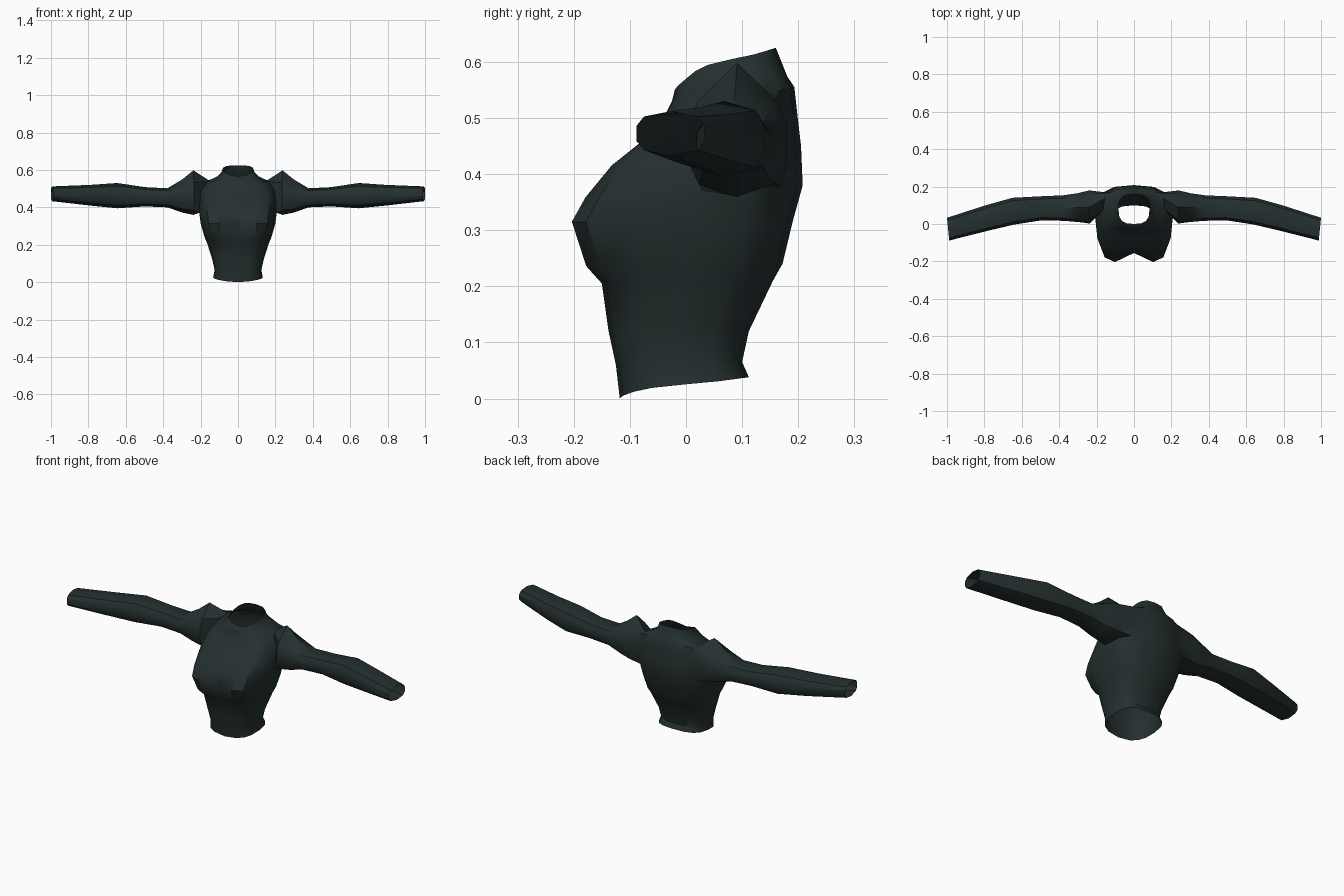
import bpy, bmesh, math

cube = bpy.data.objects.get("Cube")
if cube:
    bpy.data.objects.remove(cube)

cloth = bpy.data.materials.new("dark_green_cloth")
cloth.use_nodes = True
colour = (0.018, 0.029, 0.029, 1)
cloth.diffuse_color = colour
cloth.node_tree.nodes["Principled BSDF"].inputs["Base Color"].default_value = colour


def spow(v, p):
    """Signed power, used for squared-off ellipses."""
    return math.copysign(abs(v) ** p, v) if abs(v) > 1e-6 else 0.0


# Torso rows: front z, back z, half width, front y, back y, bust depth
TORSO = [
    (0.00, 0.038, 0.133, -0.118, 0.112, 0),
    (0.06, 0.065, 0.125, -0.125, 0.10, 0),
    (0.12, 0.12, 0.137, -0.138, 0.112, 0),
    (0.205, 0.21, 0.165, -0.15, 0.155, 0),
    (0.235, 0.24, 0.178, -0.155, 0.172, 0.03),
    (0.315, 0.315, 0.20, -0.155, 0.19, 0.055),
    (0.355, 0.38, 0.207, -0.15, 0.208, 0.037),
    (0.41, 0.45, 0.203, -0.12, 0.205, 0.02),
    (0.46, 0.51, 0.195, -0.075, 0.198, 0),
    (0.50, 0.555, 0.165, -0.04, 0.193, 0),
    (0.53, 0.575, 0.115, -0.025, 0.18, 0),
    (0.55, 0.60, 0.09, -0.02, 0.17, 0),
    (0.565, 0.625, 0.083, 0.0, 0.16, 0),
]
BUST = {1: 1.05, 2: 1.1, 3: 0.4}
COLS = 8
ARM_COLS, ARM_ROWS = (4, 6), (6, 9)

# Sleeve stations: x, low z, high z, front y, back y, shoulder peak
SLEEVE = [
    (0.24, 0.36, 0.555, 0.0, 0.182, 0.043),
    (0.30, 0.372, 0.535, 0.008, 0.167, 0.015),
    (0.38, 0.40, 0.502, 0.015, 0.155, 0),
    (0.50, 0.405, 0.508, 0.018, 0.15, 0),
    (0.65, 0.395, 0.53, -0.005, 0.142, 0),
    (0.80, 0.41, 0.52, -0.04, 0.10, 0),
    (1.00, 0.433, 0.512, -0.09, 0.035, 0),
]
ANGLES = [225, 270, 315, 345, 15, 45, 90, 135, 165, 195]

bm = bmesh.new()

# Half torso, from centre front round to centre back
grid = []
for zf, zb, width, yf, yb, bust in TORSO:
    row = []
    for j in range(COLS + 1):
        a = math.pi * j / COLS
        y = (yf + yb) / 2 - (yb - yf) / 2 * spow(math.cos(a), 0.7)
        t = ((1 - math.cos(a)) / 2) ** 0.6
        x = width * spow(math.sin(a), 0.7)
        row.append(bm.verts.new((x, y - bust * BUST.get(j, 0), zf + (zb - zf) * t)))
    grid.append(row)

c0, c1 = ARM_COLS
r0, r1 = ARM_ROWS
for i in range(len(grid) - 1):
    for j in range(COLS):
        if r0 <= i < r1 and c0 <= j < c1:
            continue  # armhole
        bm.faces.new((grid[i][j], grid[i][j + 1], grid[i + 1][j + 1], grid[i + 1][j]))

# Sleeve lofted out of the armhole edge
ring = [grid[r0][j] for j in range(c0, c1 + 1)]
ring += [grid[i][c1] for i in range(r0 + 1, r1)]
ring += [grid[r1][j] for j in range(c1, c0 - 1, -1)]
ring += [grid[i][c0] for i in range(r1 - 1, r0, -1)]
for x, lo, hi, yf, yb, peak in SLEEVE:
    new = []
    for deg in ANGLES:
        a = math.radians(deg)
        y = (yf + yb) / 2 + (yb - yf) / 2 * spow(math.cos(a), 0.8)
        z = (lo + hi) / 2 + (hi - lo) / 2 * spow(math.sin(a), 0.8)
        if deg == 90:
            z += peak
        new.append(bm.verts.new((x - 0.1 * x * (yb - y), y, z)))
    n = len(ring)
    for k in range(n):
        m = (k + 1) % n
        bm.faces.new((ring[k], ring[m], new[m], new[k]))
    ring = new

bmesh.ops.recalc_face_normals(bm, faces=bm.faces)
# Make sure the outside faces outward
probe = max(bm.faces, key=lambda f: f.calc_center_median().y)
if probe.normal.y < 0:
    bmesh.ops.reverse_faces(bm, faces=bm.faces)

mesh = bpy.data.meshes.new("sweater")
bm.to_mesh(mesh)
bm.free()
mesh.materials.append(cloth)
sweater = bpy.data.objects.new("sweater", mesh)
bpy.context.collection.objects.link(sweater)

# Other half
mirror = sweater.modifiers.new("mirror", "MIRROR")
mirror.use_clip = True
mirror.merge_threshold = 0.001
bpy.context.view_layer.objects.active = sweater
sweater.select_set(True)
bpy.ops.object.modifier_apply(modifier="mirror")
bpy.ops.object.shade_smooth_by_angle(angle=math.radians(35))
